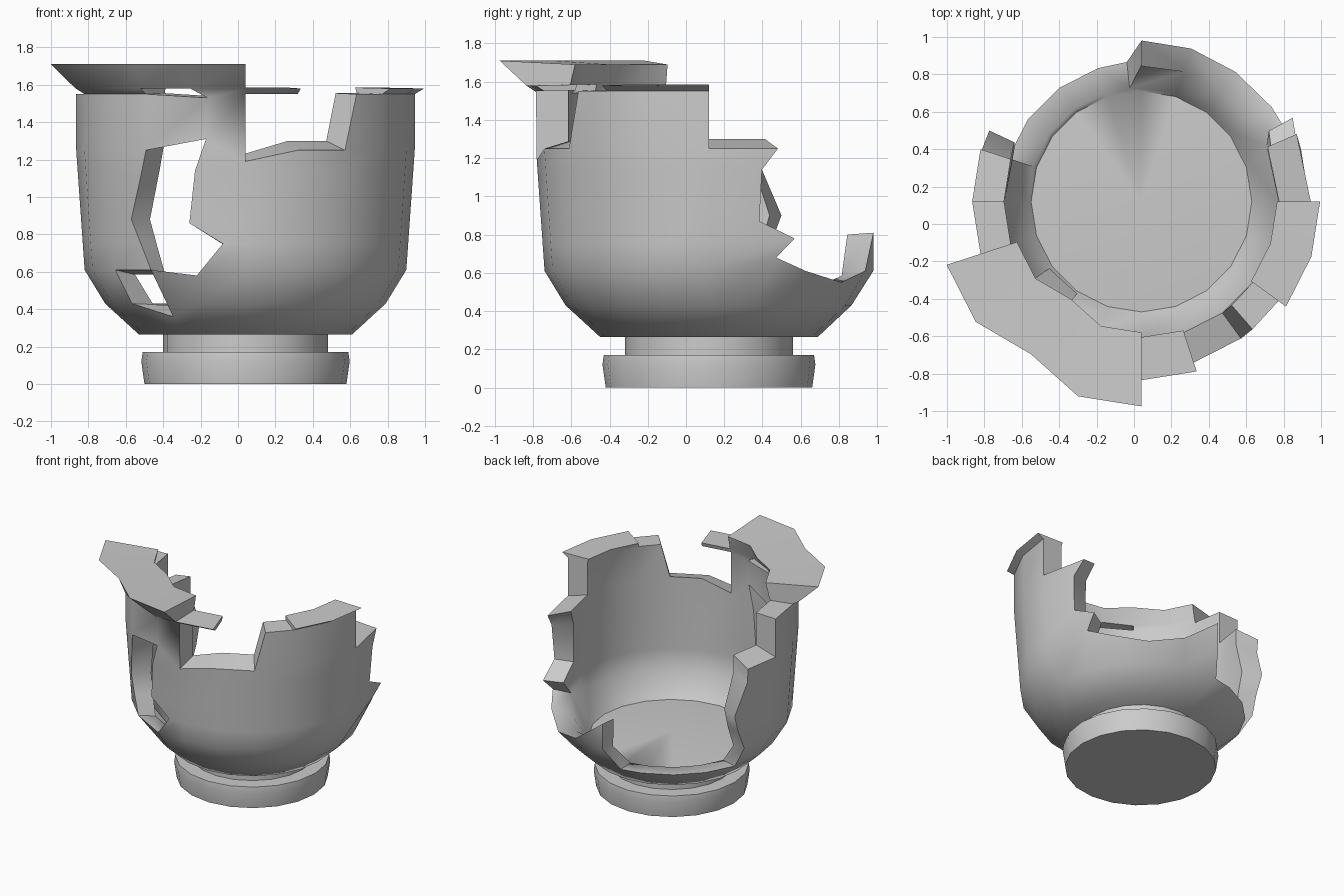
import bpy, bmesh, math

if "Cube" in bpy.data.objects:
    bpy.data.objects.remove(bpy.data.objects["Cube"])

CX, CY, N = 0.04, 0.12, 20

# height levels of the wall, then (z, radius) profiles of its outside,
# and (z, inner z, inner radius) for the inside
LEV = [0.265, 0.43, 0.61, 0.75, 0.88, 1.14, 1.25, 1.55, 1.58, 1.71]
OUT = [(0.265, 0.57), (0.43, 0.75), (0.61, 0.86), (1.25, 0.905), (1.55, 0.905), (1.58, 0.955), (1.71, 1.095)]
INN = [(0.265, 0.40, 0.59), (0.43, 0.425, 0.61), (0.61, 0.585, 0.73), (0.81, 0.80, 0.735), (1.25, 1.30, 0.735),
       (1.55, 1.555, 0.735), (1.58, 1.585, 0.725), (1.71, 1.69, 0.70)]

# topmost level kept in each 18 degree column, plus missing and extra cells
TOP = [6, 2, 2, 2, 2, 1, 1, 1, 1, 6, 7, 9, 9, 9, 9, 6, 6, 7, 8, 8]
HOLES = {(12, 1), (13, 2), (13, 3), (13, 4), (13, 5), (13, 7)}
EXTRA = {(15, 7)}

# ragged break points: (column, level) -> (angle, height, radius factor)
RAGGED = {
    (1, 2): (24, 0.68, 1), (1, 3): (29, 0.78, 1.06), (1, 4): (17.5, 0.87, 1),
    (1, 5): (18, 1.14, 1), (1, 6): (23.5, 1.25, 1), (3, 2): (54, 0.55, 1.04),
    (5, 1): (96, 0.43, 1), (5, 3): (90, 0.81, 0.985),
    (9, 3): (158, 0.76, 1), (9, 4): (155, 0.90, 1.02),
    (13, 1): (235, 0.36, 1), (13, 3): (230, 0.75, 1), (13, 4): (226, 0.88, 1), (13, 5): (231.5, 1.12, 1),
    (14, 2): (252, 0.58, 1), (14, 3): (262, 0.75, 1), (14, 4): (250, 0.86, 1), (14, 5): (252.5, 1.14, 1),
    (14, 6): (256.5, 1.31, 1), (14, 7): (257, 1.53, 1), (15, 6): (270, 1.19, 1), (13, 9): (234, 1.71, 0.92),
    (17, 7): (311, 1.55, 1),
}


def interp(table, z, col):
    for a, b in zip(table, table[1:]):
        if z <= b[0] + 1e-6:
            t = (z - a[0]) / (b[0] - a[0])
            return a[col] + t * (b[col] - a[col])
    return table[-1][col]


def polar(r, deg, z):
    a = math.radians(deg)
    return (CX + r * math.cos(a), CY + r * math.sin(a), z)


def finish(bm, name):
    bmesh.ops.recalc_face_normals(bm, faces=bm.faces)
    me = bpy.data.meshes.new(name)
    bm.to_mesh(me)
    bm.free()
    ob = bpy.data.objects.new(name, me)
    bpy.context.collection.objects.link(ob)
    bpy.ops.object.select_all(action='DESELECT')
    bpy.context.view_layer.objects.active = ob
    ob.select_set(True)
    bpy.ops.object.shade_smooth_by_angle(angle=math.radians(50))
    return ob


def lathe(name, profile):
    bm = bmesh.new()
    rings = [[bm.verts.new(polar(r, 360 / N * k, z)) for k in range(N)] for r, z in profile]
    for a, b in zip(rings, rings[1:]):
        for k in range(N):
            bm.faces.new((a[k], a[(k + 1) % N], b[(k + 1) % N], b[k]))
    bm.faces.new(rings[0][::-1])
    bm.faces.new(rings[-1])
    return finish(bm, name)


def broken_pot():
    bm = bmesh.new()
    cache = {}

    def pair(key):
        if key not in cache:
            k, lv = key
            deg, z, f = RAGGED.get(key, (18 * k, LEV[lv], 1))
            cache[key] = (bm.verts.new(polar(f * interp(OUT, z, 1), deg, z)),
                          bm.verts.new(polar(f * interp(INN, z, 2), deg, interp(INN, z, 1))))
        return cache[key]

    # cells that survive on the wall
    polys = []
    for c in range(N):
        d = (c + 1) % N
        for r in range(9):
            if (r < TOP[c] and (c, r) not in HOLES) or (c, r) in EXTRA:
                polys.append([(c, r), (d, r), (d, r + 1), (c, r + 1)])
    polys.append([(4, 2), (5, 2), (5, 3)])

    # outer and inner skins
    edges = set()
    for p in polys:
        bm.faces.new([pair(k)[0] for k in p])
        bm.faces.new([pair(k)[1] for k in reversed(p)])
        edges.update(zip(p, p[1:] + p[:1]))

    # fracture faces along every open border
    for a, b in edges:
        if (b, a) not in edges and not (a[1] == 0 and b[1] == 0):
            bm.faces.new((pair(a)[0], pair(a)[1], pair(b)[1], pair(b)[0]))

    # underside, and a floor rising slightly to its middle
    bm.faces.new([pair((k, 0))[0] for k in reversed(range(N))])
    mid = bm.verts.new((CX, CY, 0.43))
    for k in range(N):
        bm.faces.new((pair((k, 0))[1], pair(((k + 1) % N, 0))[1], mid))
    return finish(bm, "broken_pot_wall")


broken_pot()
lathe("pot_neck", [(0.44, 0.15), (0.44, 0.29)])
lathe("pot_foot", [(0.54, 0.0), (0.557, 0.12), (0.55, 0.17)])
